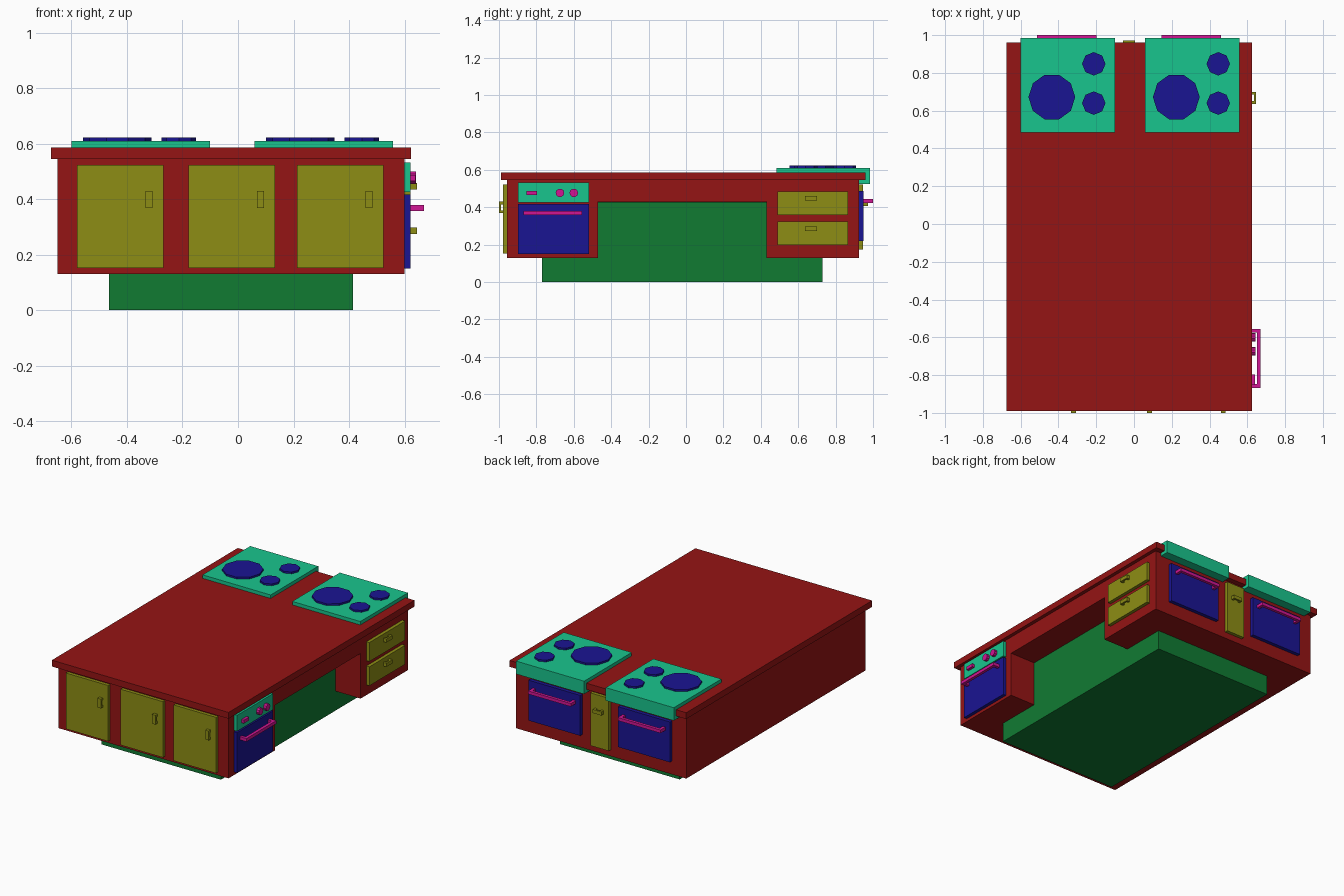
import bpy, bmesh, math
from mathutils import Matrix

if "Cube" in bpy.data.objects:
    bpy.data.objects.remove(bpy.data.objects["Cube"])


def material(name, rgb):
    m = bpy.data.materials.new(name)
    m.diffuse_color = [(c / 255) ** 2.2 for c in rgb] + [1]
    m.use_nodes = True
    m.node_tree.nodes["Principled BSDF"].inputs["Base Color"].default_value = m.diffuse_color
    return m


RED = material("red", (148, 27, 27))
OLIVE = material("olive", (140, 140, 27))
GREEN = material("green", (24, 122, 54))
TEAL = material("teal", (31, 196, 140))
NAVY = material("navy", (32, 27, 145))
PINK = material("pink", (208, 27, 146))


def finish(name, bm, mat):
    bmesh.ops.recalc_face_normals(bm, faces=bm.faces)
    me = bpy.data.meshes.new(name)
    bm.to_mesh(me)
    bm.free()
    me.materials.append(mat)
    ob = bpy.data.objects.new(name, me)
    bpy.context.collection.objects.link(ob)
    return ob


def add_box(bm, x, y, z):
    lo, hi = zip(*(sorted(r) for r in (x, y, z)))
    size = [b - a for a, b in zip(lo, hi)]
    mid = [(a + b) / 2 for a, b in zip(lo, hi)]
    bmesh.ops.create_cube(bm, size=1, matrix=Matrix.Translation(mid) @ Matrix.Diagonal((*size, 1)))


def box(name, mat, *boxes):
    bm = bmesh.new()
    for b in boxes:
        add_box(bm, *b)
    return finish(name, bm, mat)


def prism(name, mat, points, z0, z1):
    bm = bmesh.new()
    f = bm.faces.new([bm.verts.new((x, y, z0)) for x, y in points])
    ext = bmesh.ops.extrude_face_region(bm, geom=[f])
    bmesh.ops.translate(bm, vec=(0, 0, z1 - z0),
                        verts=[v for v in ext["geom"] if isinstance(v, bmesh.types.BMVert)])
    return finish(name, bm, mat)


def disc(name, mat, sides, r, depth, matrix):
    bm = bmesh.new()
    bmesh.ops.create_cone(bm, cap_ends=True, segments=sides, radius1=r, radius2=r,
                          depth=depth, matrix=matrix)
    return finish(name, bm, mat)


# Maps (along, outward, up) ranges on a cabinet side to x, y, z ranges
def on_side(side, u, d, z):
    if side == "front":
        return u, (-0.957 - d[0], -0.957 - d[1]), z
    if side == "back":
        return u, (0.925 + d[0], 0.925 + d[1]), z
    return (0.60 + d[0], 0.60 + d[1]), u, z


def panel(name, mat, side, u, z, d=0.022):
    return box(name, mat, on_side(side, u, (-0.005, d), z))


# Bar standing off on two feet at its ends
def handle(name, mat, side, u, z, d0, d1, bar, foot):
    parts = [on_side(side, u, (d1 - bar, d1), z)]
    if u[1] - u[0] > z[1] - z[0]:
        ends = [((u[0], u[0] + foot), z), ((u[1] - foot, u[1]), z)]
    else:
        ends = [(u, (z[0], z[0] + foot)), (u, (z[1] - foot, z[1]))]
    parts += [on_side(side, eu, (d0, d1 - bar), ez) for eu, ez in ends]
    return box(name, mat, *parts)


# Main carcass: U-shaped plan below, solid band above the knee space
X0, X1, Y0, Y1 = -0.65, 0.60, -0.957, 0.925
prism("lower_cabinet", RED, [(X0, Y0), (X1, Y0), (X1, -0.47), (0.405, -0.47),
                             (0.405, 0.43), (X1, 0.43), (X1, Y1), (X0, Y1)], 0.13, 0.43)
box("upper_cabinet", RED, ((X0, X1), (Y0, Y1), (0.43, 0.547)))
box("countertop", RED, ((-0.674, 0.624), (-0.99, 0.96), (0.545, 0.587)))
box("plinth", GREEN, ((-0.465, 0.414), (-0.77, 0.73), (0, 0.429)))

# Front doors
for i, x in enumerate((-0.58, -0.178, 0.213)):
    panel(f"front_door_{i}", OLIVE, "front", (x, x + 0.311), (0.152, 0.523))
    handle(f"front_door_handle_{i}", OLIVE, "front", (x + 0.247, x + 0.272),
           (0.368, 0.43), 0.02, 0.043, 0.011, 0.015)

# Side drawers
for i, z in enumerate((0.198, 0.359)):
    panel(f"drawer_{i}", OLIVE, "right", (0.49, 0.866), (z, z + 0.126))
    handle(f"drawer_handle_{i}", OLIVE, "right", (0.636, 0.70),
           (z + 0.076, z + 0.1), 0.02, 0.045, 0.011, 0.015)

# Side oven
panel("side_oven_door", NAVY, "right", (-0.898, -0.519), (0.15, 0.417))
handle("side_oven_handle", PINK, "right", (-0.868, -0.555), (0.358, 0.379), 0.02, 0.07, 0.02, 0.02)
panel("side_oven_control_panel", TEAL, "right", (-0.898, -0.519), (0.426, 0.532))
panel("side_oven_button", PINK, "right", (-0.852, -0.797), (0.465, 0.487), 0.04)
for i, y in enumerate((-0.674, -0.60)):
    disc(f"side_oven_knob_{i}", PINK, 10, 0.023, 0.03,
         Matrix.Translation((0.627, y, 0.477)) @ Matrix.Rotation(math.pi / 2, 4, "Y"))

# Back ovens with hobs on top
for i, x in enumerate((-0.35, 0.309)):
    c = x - 0.006
    panel(f"back_oven_door_{i}", NAVY, "back", (c - 0.19, c + 0.19), (0.219, 0.487), 0.024)
    handle(f"back_oven_handle_{i}", PINK, "back", (c - 0.157, c + 0.157),
           (0.423, 0.444), 0.02, 0.075, 0.02, 0.02)
    box(f"hob_{i}", TEAL, ((x - 0.25, x + 0.25), (0.485, 0.985), (0.58, 0.61)),
        ((x - 0.25, x + 0.25), (0.92, 0.985), (0.524, 0.58)))
    for j, (dx, y, r, n) in enumerate(((-0.085, 0.672, 0.124, 10),
                                       (0.137, 0.848, 0.062, 8), (0.137, 0.64, 0.062, 8))):
        disc(f"burner_{i}_{j}", NAVY, n, r, 0.016,
             Matrix.Translation((x + dx, y, 0.614)) @ Matrix.Rotation(math.pi / 2, 4, "Z"))

# Narrow back cupboard between the ovens
panel("back_door", OLIVE, "back", (-0.095, 0.04), (0.173, 0.523))
handle("back_door_handle", OLIVE, "back", (-0.058, 0.005), (0.408, 0.432), 0.02, 0.047, 0.011, 0.015)
